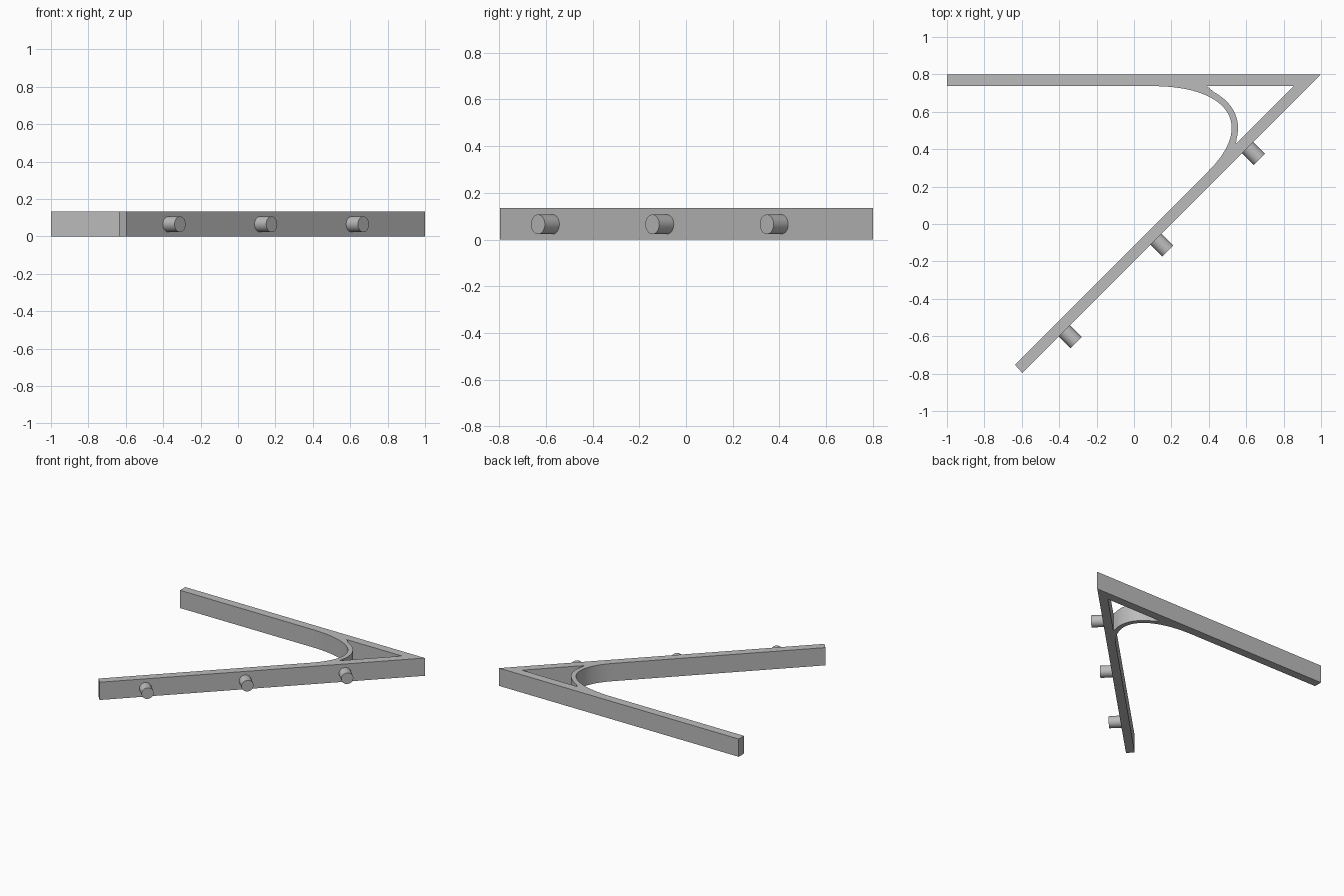
import bpy
from math import radians, sqrt
from mathutils import Vector
from mathutils.geometry import interpolate_bezier

cube = bpy.data.objects.get("Cube")
if cube:
    bpy.data.objects.remove(cube, do_unlink=True)

HEIGHT = 0.134
BAR_INNER_Y = 0.737
INNER_OFFSET = -0.115      # inner edge of the sloping arm: y = x + INNER_OFFSET
BRACE_THICKNESS = 0.034

grey = bpy.data.materials.new("plain grey")
grey.use_nodes = True
colour = (0.5, 0.5, 0.5, 1)
grey.diffuse_color = colour
grey.node_tree.nodes["Principled BSDF"].inputs["Base Color"].default_value = colour


def finish(obj, name):
    obj.name = name
    obj.data.materials.clear()
    obj.data.materials.append(grey)
    bpy.ops.object.select_all(action='DESELECT')
    obj.select_set(True)
    bpy.context.view_layer.objects.active = obj
    bpy.ops.object.shade_smooth_by_angle(angle=radians(30))


def extrude_plan(name, outlines):
    """Fill closed plan outlines (inner ones become holes) and extrude them upward."""
    curve = bpy.data.curves.new(name, 'CURVE')
    curve.dimensions = '2D'
    curve.fill_mode = 'BOTH'
    curve.extrude = HEIGHT / 2
    for outline in outlines:
        spline = curve.splines.new('POLY')
        spline.points.add(len(outline) - 1)
        for point, (x, y) in zip(spline.points, outline):
            point.co = (x, y, 0, 1)
        spline.use_cyclic_u = True
    obj = bpy.data.objects.new(name, curve)
    bpy.context.collection.objects.link(obj)
    bpy.ops.object.select_all(action='DESELECT')
    obj.select_set(True)
    bpy.context.view_layer.objects.active = obj
    bpy.ops.object.convert(target='MESH')
    obj = bpy.context.view_layer.objects.active
    for vertex in obj.data.vertices:
        vertex.co.z += HEIGHT / 2
    finish(obj, name)


# Curved brace: tangent to both arms, offset to give its far side
brace = [p.to_2d() for p in interpolate_bezier(
    Vector((0.10, BAR_INNER_Y, 0)), Vector((0.50, BAR_INNER_Y, 0)),
    Vector((0.65, 0.535, 0)), Vector((0.40, 0.285, 0)), 40)]
far_side = []
for before, here, after in zip(brace, brace[1:], brace[2:]):
    along = (after - before).normalized()
    x, y = here + Vector((-along.y, along.x)) * BRACE_THICKNESS
    if x > 0.42 and y < BAR_INNER_Y - 0.01 and y > x + INNER_OFFSET + 0.01:
        far_side.append((x, y))

# Frame: two arms meeting in a point, with a hole between brace and corner
outer = [(1, 0.8), (-1, 0.8), (-1, BAR_INNER_Y), *map(tuple, brace),
         (-0.637, -0.752), (-0.597, -0.797)]
hole = [(BAR_INNER_Y - INNER_OFFSET, BAR_INNER_Y), (0.39, BAR_INNER_Y),
        *far_side, (0.545, 0.43)]
extrude_plan("angled_frame", [outer, hole])

# Round pegs along the outside of the sloping arm
outward = Vector((1, -1, 0)) / sqrt(2)
for i in range(3):
    base = Vector((-0.372, -0.572, 0.065)) + Vector((0.49, 0.49, 0)) * i
    start, end = base - outward * 0.02, base + outward * 0.088
    bpy.ops.mesh.primitive_cylinder_add(
        vertices=40, radius=0.042, depth=(end - start).length,
        location=(start + end) / 2,
        rotation=outward.to_track_quat('Z', 'Y').to_euler())
    finish(bpy.context.object, f"peg_{i + 1}")
